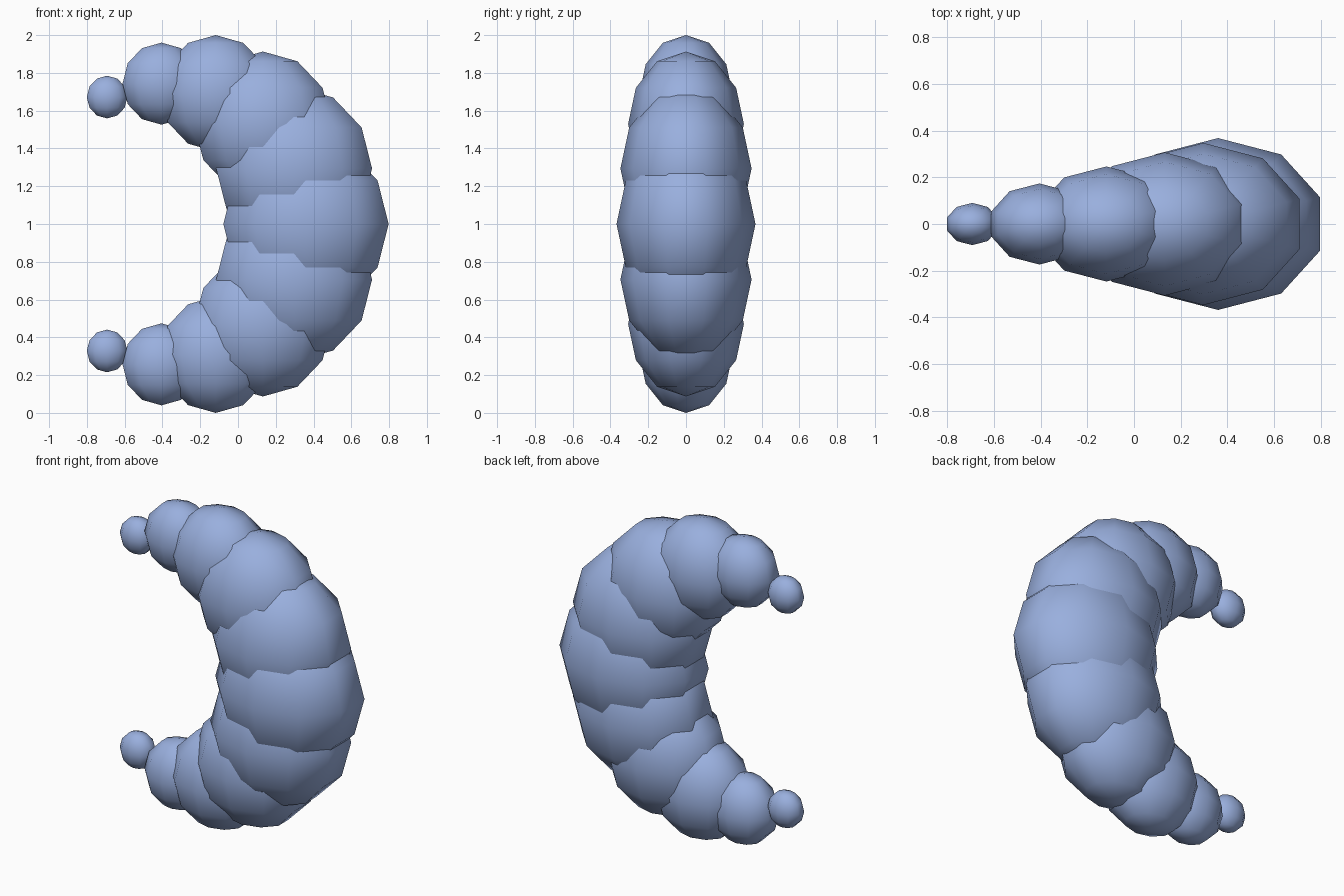
import bpy

cube = bpy.data.objects.get("Cube")
if cube:
    bpy.data.objects.remove(cube, do_unlink=True)

# Single soft blue colour
BLUE = (0.32, 0.43, 0.73, 1.0)
mat = bpy.data.materials.new("soft blue")
mat.use_nodes = True
mat.diffuse_color = BLUE
mat.node_tree.nodes["Principled BSDF"].inputs["Base Color"].default_value = BLUE


def segment(name, x, z, r):
    """One smooth, sideways-flattened ball of the crescent."""
    bpy.ops.mesh.primitive_uv_sphere_add(segments=10, ring_count=6, radius=r, location=(x, 0, z))
    ob = bpy.context.object
    ob.name = name
    ob.scale.y = 0.8
    ob.data.materials.append(mat)
    bpy.ops.object.shade_smooth()


# Middle ball, then pairs shrinking towards both tips: x, height above middle, radius
MIDDLE = 1.0
segment("middle_segment", 0.36, MIDDLE, 0.46)
arm = [
    ("inner_segment", 0.297, 0.294, 0.434),
    ("shoulder_segment", 0.132, 0.53, 0.383),
    ("bend_segment", -0.118, 0.692, 0.308),
    ("outer_segment", -0.405, 0.743, 0.217),
    ("tip", -0.693, 0.672, 0.113),
]
for name, x, dz, r in arm:
    for side, sign in (("upper", 1), ("lower", -1)):
        segment(f"{side}_{name}", x, MIDDLE + sign * dz, r)
